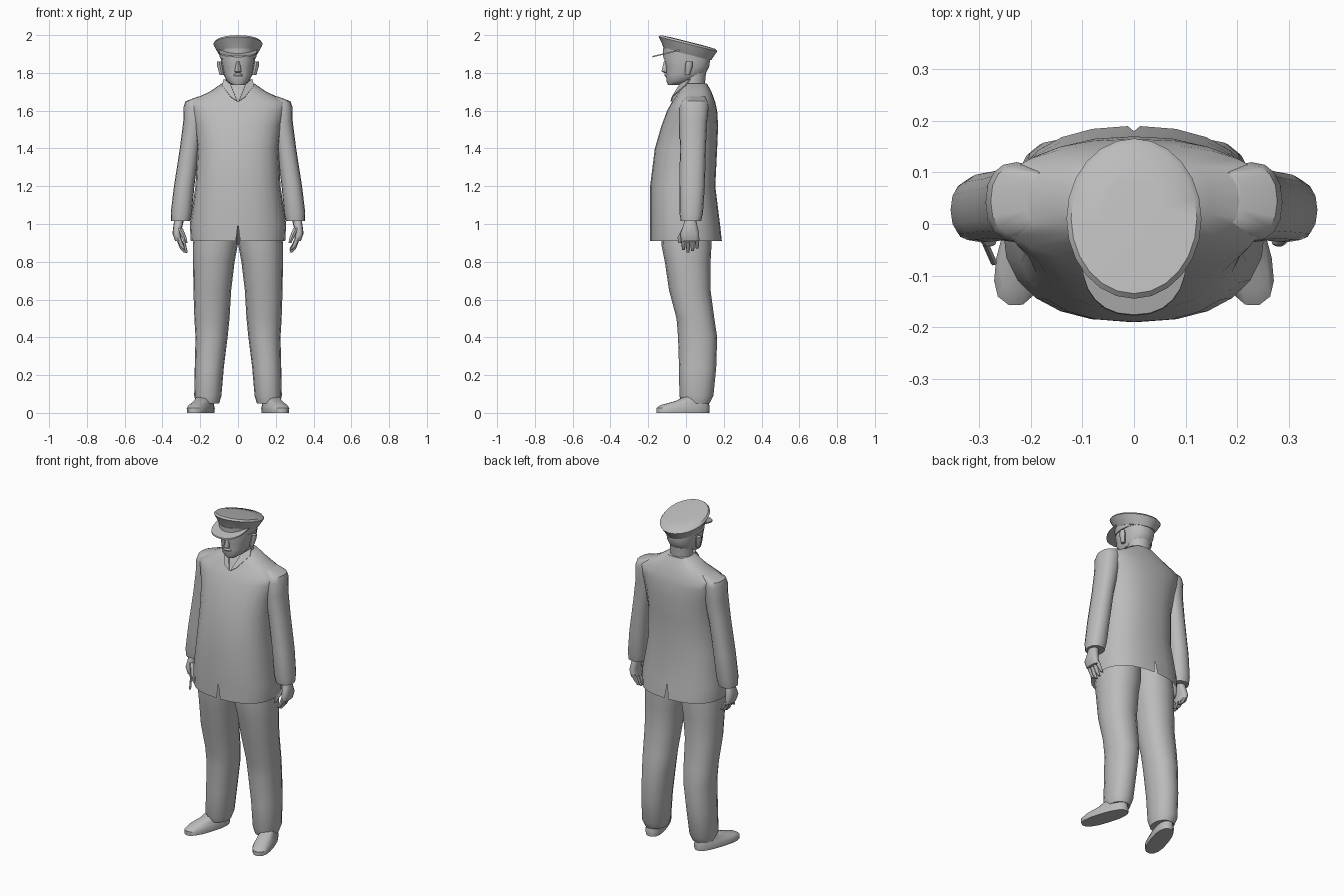
import bpy
import bmesh
import math
from mathutils import Matrix, Vector

default_cube = bpy.data.objects.get("Cube")
if default_cube:
    bpy.data.objects.remove(default_cube, do_unlink=True)

# One plain grey for the whole figure
grey = bpy.data.materials.new("plain_grey")
grey.use_nodes = True
grey.diffuse_color = (0.5, 0.5, 0.5, 1)
shader = next(node for node in grey.node_tree.nodes if node.type == "BSDF_PRINCIPLED")
shader.inputs["Base Color"].default_value = grey.diffuse_color
shader.inputs["Roughness"].default_value = 0.8


def finish(name, bm):
    """Turn a bmesh into a smooth-shaded object with crisp edges."""
    bmesh.ops.recalc_face_normals(bm, faces=bm.faces)
    mesh = bpy.data.meshes.new(name)
    bm.to_mesh(mesh)
    bm.free()
    mesh.materials.append(grey)
    part = bpy.data.objects.new(name, mesh)
    bpy.context.collection.objects.link(part)
    bpy.ops.object.select_all(action="DESELECT")
    part.select_set(True)
    bpy.context.view_layer.objects.active = part
    bpy.ops.object.shade_smooth_by_angle(angle=math.radians(45))
    return part


def loft(rings, sides=16, power=2, side=1, tilt=0, caps=True):
    """Stack rounded rings given as (height, centre x, half width, front y, back y)."""
    bm = bmesh.new()
    loops = []
    for height, centre, half_width, front, back in rings:
        middle, depth = (front + back) / 2, (back - front) / 2
        loop = []
        for i in range(sides):
            angle = math.tau * i / sides
            c, s = math.cos(angle), math.sin(angle)
            x = math.copysign(abs(c) ** (2 / power), c) * half_width
            y = math.copysign(abs(s) ** (2 / power), s) * depth + middle
            loop.append(bm.verts.new((side * (centre + x), y, height + tilt * y)))
        loops.append(loop)
    for lower, upper in zip(loops, loops[1:]):
        for i in range(sides):
            j = (i + 1) % sides
            bm.faces.new((lower[i], lower[j], upper[j], upper[i]))
    bm.faces.new(loops[-1])
    if caps:
        bm.faces.new(loops[0])
    return bm


def part(name, rings, **options):
    return finish(name, loft(rings, **options))


def plate(name, corners, thickness):
    """Thin flat piece of cloth."""
    bm = bmesh.new()
    face = bm.faces.new([bm.verts.new(corner) for corner in corners])
    bm.normal_update()
    shift = face.normal * thickness
    extruded = bmesh.ops.extrude_face_region(bm, geom=[face])["geom"]
    moved = [item for item in extruded if isinstance(item, bmesh.types.BMVert)]
    bmesh.ops.translate(bm, verts=moved, vec=shift)
    return finish(name, bm)


# Jacket, open at the hem with a vent at front and back
jacket = loft([
    (0.91, 0, 0.25, -0.19, 0.19),
    (1.0, 0, 0.255, -0.19, 0.18),
    (1.2, 0, 0.225, -0.19, 0.155),
    (1.4, 0, 0.215, -0.165, 0.165),
    (1.52, 0, 0.23, -0.13, 0.17),
    (1.6, 0, 0.255, -0.1, 0.165),
    (1.645, 0, 0.27, -0.075, 0.155),
    (1.7, 0, 0.15, -0.04, 0.135),
    (1.745, 0, 0.085, -0.015, 0.11),
], sides=24, power=2.4, caps=False)
seams = [edge for edge in jacket.edges
         if all(abs(vert.co.x) < 0.001 for vert in edge.verts)
         and min(vert.co.z for vert in edge.verts) < 0.95]
bmesh.ops.split_edges(jacket, edges=seams)
for vert in jacket.verts:
    if vert.co.z < 0.95 and abs(vert.co.x) < 0.001:
        outward = vert.link_faces[0].calc_center_median().x
        vert.co.x = math.copysign(0.012, outward)
finish("jacket", jacket)

# Neck and head
part("neck", [
    (1.64, 0, 0.06, -0.03, 0.1),
    (1.74, 0, 0.065, -0.02, 0.1),
    (1.84, 0, 0.07, -0.02, 0.11),
])
part("head", [
    (1.735, 0, 0.03, -0.095, -0.03),
    (1.755, 0, 0.058, -0.103, 0.03),
    (1.79, 0, 0.076, -0.106, 0.1),
    (1.83, 0, 0.084, -0.106, 0.122),
    (1.87, 0, 0.09, -0.115, 0.128),
    (1.91, 0, 0.09, -0.11, 0.125),
], power=2.3)
part("nose", [
    (1.8, 0, 0.012, -0.115, -0.09),
    (1.808, 0, 0.018, -0.13, -0.09),
    (1.86, 0, 0.009, -0.117, -0.09),
], sides=8)
part("moustache", [
    (1.778, 0, 0.03, -0.109, -0.08),
    (1.788, 0, 0.028, -0.116, -0.08),
    (1.798, 0, 0.016, -0.113, -0.08),
], sides=10)

# Peaked cap: band, tilted crown and visor
part("cap_band", [
    (1.875, 0, 0.096, -0.12, 0.132),
    (1.93, 0, 0.1, -0.122, 0.135),
], sides=24)
part("cap_crown", [
    (1.9, 0, 0.099, -0.118, 0.133),
    (1.93, 0, 0.118, -0.13, 0.15),
    (1.955, 0, 0.131, -0.145, 0.166),
    (1.966, 0, 0.122, -0.135, 0.156),
    (1.969, 0, 0.06, -0.07, 0.085),
], sides=24, tilt=-0.25)
part("cap_visor", [
    (1.925, 0, 0.102, -0.178, 0.05),
    (1.932, 0, 0.102, -0.176, 0.05),
], sides=24, power=2.3, tilt=0.24)

for label, side in (("left", 1), ("right", -1)):
    part(label + "_ear", [
        (1.79, 0.085, 0.012, -0.005, 0.02),
        (1.835, 0.096, 0.014, -0.005, 0.035),
        (1.86, 0.098, 0.012, 0, 0.035),
    ], sides=8, side=side)

    # Collar flap running down to the open neck
    plate(label + "_collar", [
        Vector((side * x, y, z)) for x, y, z in (
            (0.075, 0.02, 1.77), (0.085, -0.005, 1.735),
            (0.04, -0.075, 1.675), (0.004, -0.082, 1.65),
            (0.04, -0.035, 1.74))
    ], 0.006 * side)

    # Arm
    part(label + "_sleeve", [
        (1.015, 0.304, 0.05, -0.028, 0.08),
        (1.06, 0.3, 0.056, -0.035, 0.09),
        (1.2, 0.285, 0.054, -0.035, 0.1),
        (1.4, 0.256, 0.052, -0.032, 0.105),
        (1.54, 0.232, 0.058, -0.035, 0.112),
        (1.62, 0.228, 0.06, -0.034, 0.12),
        (1.65, 0.222, 0.056, -0.025, 0.115),
        (1.675, 0.18, 0.03, 0, 0.1),
    ], power=2.3, side=side)

    # Hand with curled fingers and a thumb
    part(label + "_palm", [
        (0.91, 0.315, 0.018, -0.025, 0.07),
        (0.95, 0.325, 0.022, -0.03, 0.07),
        (0.99, 0.318, 0.024, -0.015, 0.06),
        (1.04, 0.308, 0.027, -0.002, 0.05),
    ], sides=12, power=2.5, side=side)
    for i, finger in enumerate(("index", "middle", "ring", "little")):
        y = -0.013 + 0.024 * i
        drop = (0.012, 0, 0.006, 0.02)[i]
        part(f"{label}_{finger}_finger", [
            (0.85 + drop, 0.28, 0.008, y - 0.007, y + 0.007),
            (0.87 + drop, 0.296, 0.011, y - 0.01, y + 0.01),
            (0.925, 0.315, 0.014, y - 0.012, y + 0.012),
        ], sides=8, side=side)
    part(label + "_thumb", [
        (0.9, 0.275, 0.008, -0.043, -0.025),
        (0.93, 0.285, 0.012, -0.044, -0.018),
        (0.98, 0.308, 0.014, -0.02, 0.015),
    ], sides=8, side=side)

    # Trouser leg
    part(label + "_trouser_leg", [
        (0.05, 0.16, 0.06, -0.022, 0.125),
        (0.09, 0.16, 0.072, -0.035, 0.145),
        (0.24, 0.152, 0.077, -0.037, 0.16),
        (0.4, 0.14, 0.085, -0.042, 0.165),
        (0.5, 0.138, 0.093, -0.05, 0.15),
        (0.65, 0.136, 0.1, -0.09, 0.13),
        (0.8, 0.128, 0.11, -0.112, 0.13),
        (0.89, 0.12, 0.119, -0.13, 0.135),
        (1.05, 0.11, 0.11, -0.13, 0.13),
    ], power=2.2, side=side)

    # Shoe, turned outwards
    shoe = loft([
        (0, 0, 0.052, -0.155, 0.14),
        (0.025, 0, 0.055, -0.155, 0.142),
        (0.042, 0, 0.048, -0.13, 0.14),
        (0.062, 0, 0.042, -0.05, 0.135),
        (0.1, 0, 0.038, 0.03, 0.125),
    ], power=2.5)
    turn = Matrix.Rotation(side * math.radians(18), 4, "Z")
    shoe.transform(Matrix.Translation((side * 0.195, -0.01, 0)) @ turn)
    finish(label + "_shoe", shoe)

# Short stick held in the right hand
start, end = Vector((-0.292, -0.03, 0.94)), Vector((-0.272, -0.075, 0.85))
stick = bmesh.new()
bmesh.ops.create_cone(stick, cap_ends=True, segments=8, radius1=0.006,
                      radius2=0.006, depth=(end - start).length)
aim = (end - start).to_track_quat("Z", "Y").to_matrix().to_4x4()
stick.transform(Matrix.Translation((start + end) / 2) @ aim)
finish("held_stick", stick)
